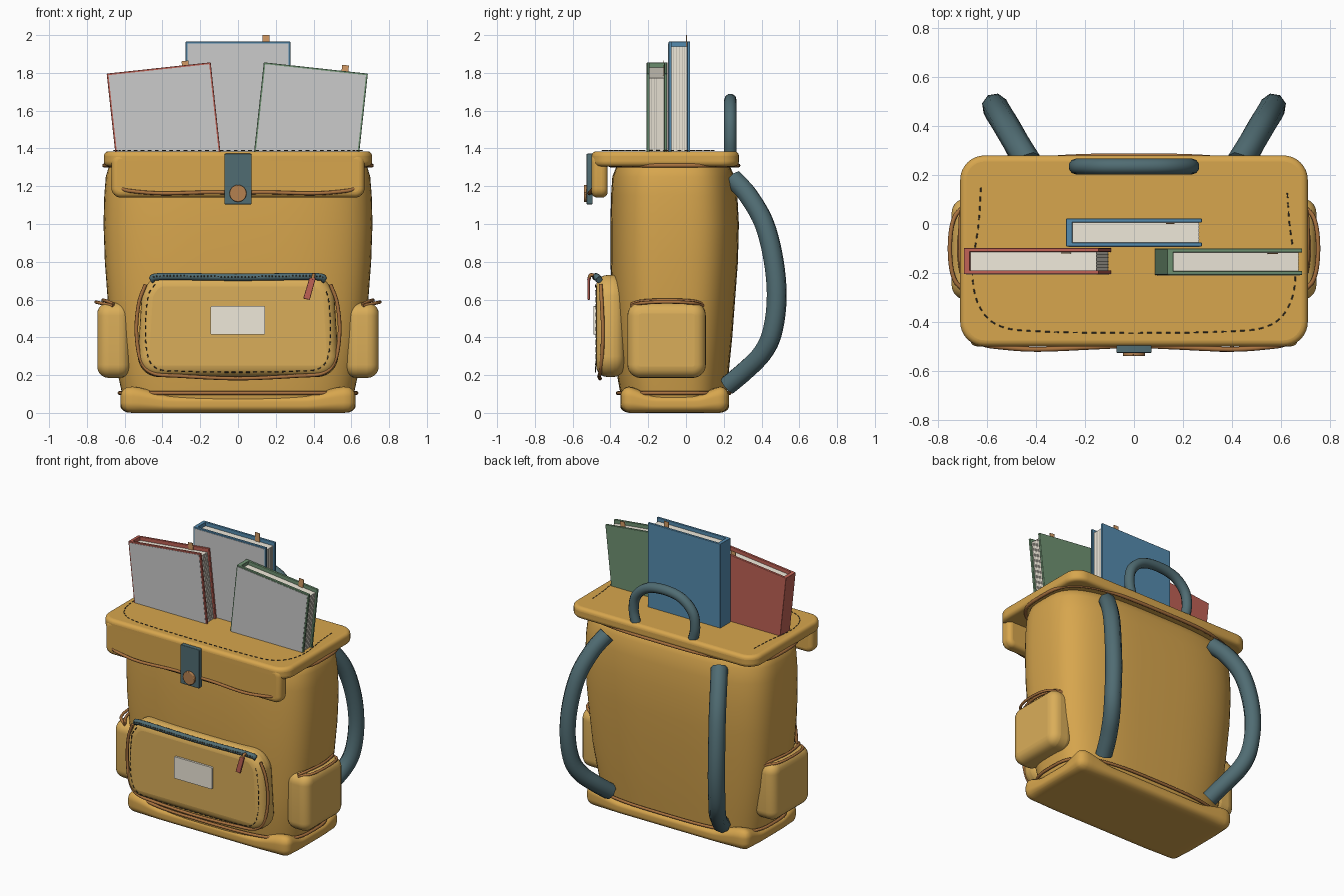
import bpy, bmesh, math
from mathutils import Vector, Matrix

if "Cube" in bpy.data.objects:
    bpy.data.objects.remove(bpy.data.objects["Cube"])


def mat(name, r, g, b):
    m = bpy.data.materials.new(name)
    m.diffuse_color = (r, g, b, 1)
    m.use_nodes = True
    m.node_tree.nodes["Principled BSDF"].inputs["Base Color"].default_value = m.diffuse_color
    return m


TAN = mat("tan_canvas", 0.68, 0.38, 0.075)
TAN2 = mat("light_canvas", 0.70, 0.42, 0.10)
TEAL = mat("teal_webbing", 0.08, 0.15, 0.17)
PIPE = mat("brown_piping", 0.40, 0.17, 0.05)
STUD = mat("stud_leather", 0.46, 0.22, 0.08)
THREAD = mat("dark_thread", 0.07, 0.06, 0.04)
CREAM = mat("cream_paper", 0.86, 0.81, 0.70)
PAGE_LINE = mat("page_shadow", 0.45, 0.43, 0.38)
RED = mat("red_cover", 0.52, 0.12, 0.09)
GREEN = mat("green_cover", 0.16, 0.29, 0.17)
BLUE = mat("blue_cover", 0.09, 0.26, 0.43)
ORANGE = mat("orange_ribbon", 0.66, 0.33, 0.13)


def finish(name, bm, m, bevel=0, angle=40):
    bmesh.ops.recalc_face_normals(bm, faces=bm.faces)
    me = bpy.data.meshes.new(name)
    bm.to_mesh(me)
    bm.free()
    ob = bpy.data.objects.new(name, me)
    bpy.context.collection.objects.link(ob)
    if m:
        me.materials.append(m)
    if bevel:
        b = ob.modifiers.new("bevel", 'BEVEL')
        b.width, b.segments, b.limit_method = bevel, 5, 'ANGLE'
        b.angle_limit = math.radians(50)
    bpy.context.view_layer.objects.active = ob
    ob.select_set(True)
    bpy.ops.object.shade_smooth_by_angle(angle=math.radians(angle))
    ob.select_set(False)
    return ob


def rrect(u0, u1, v0, v1, r, n=8):
    pts = []
    for i, (cu, cv) in enumerate([(u1 - r, v1 - r), (u0 + r, v1 - r), (u0 + r, v0 + r), (u1 - r, v0 + r)]):
        for k in range(n + 1):
            a = math.pi / 2 * (i + k / n)
            pts.append((cu + r * math.cos(a), cv + r * math.sin(a)))
    return pts


def superellipse(hx, y0, y1, z, p=3.3, n=64):
    f = lambda c: math.copysign(abs(c) ** (2 / p), c)
    return [(hx * f(math.cos(a)), (y0 + y1) / 2 + (y1 - y0) / 2 * f(math.sin(a)), z)
            for a in (2 * math.pi * i / n for i in range(n))]


AXES = {'z': lambda u, v, w: (u, v, w), 'y': lambda u, v, w: (u, w, v), 'x': lambda u, v, w: (w, u, v)}


def loft(name, rings, m, bevel=0):
    bm = bmesh.new()
    vs = [[bm.verts.new(p) for p in ring] for ring in rings]
    n = len(vs[0])
    for a, b in zip(vs, vs[1:]):
        for i in range(n):
            bm.faces.new((a[i], a[(i + 1) % n], b[(i + 1) % n], b[i]))
    bm.faces.new(vs[0])
    bm.faces.new(vs[-1])
    return finish(name, bm, m, bevel)


def slab(name, outline, w0, w1, m, bevel=0, axis='z'):
    return loft(name, [[AXES[axis](u, v, w) for u, v in outline] for w in (w0, w1)], m, bevel)


def box(name, x0, x1, y0, y1, z0, z1, m, bevel=0):
    return slab(name, [(x0, y0), (x1, y0), (x1, y1), (x0, y1)], z0, z1, m, bevel)


def smooth(pts, n=8):
    # Catmull-Rom samples through an open list of points
    p = [Vector(q) for q in pts]
    p = [2 * p[0] - p[1]] + p + [2 * p[-1] - p[-2]]
    out = []
    for a, b, c, d in zip(p, p[1:], p[2:], p[3:]):
        for k in range(n):
            t = k / n
            out.append(0.5 * (2 * b + (c - a) * t + (2 * a - 5 * b + 4 * c - d) * t * t
                              + (3 * b - a - 3 * c + d) * t ** 3))
    return out + [p[-2]]


def tube(name, paths, radius, m, closed=False, sides=2):
    cu = bpy.data.curves.new(name, 'CURVE')
    cu.dimensions, cu.bevel_depth, cu.bevel_resolution, cu.use_fill_caps = '3D', radius, sides, True
    for path in paths:
        s = cu.splines.new('POLY')
        s.points.add(len(path) - 1)
        for pt, q in zip(s.points, path):
            pt.co = (*q, 1)
        s.use_cyclic_u, s.use_smooth = closed, True
    cu.materials.append(m)
    ob = bpy.data.objects.new(name, cu)
    bpy.context.collection.objects.link(ob)
    return ob


def stitches(name, path, dash=0.02, gap=0.018, r=0.0028):
    # cut a fine path into evenly spaced dashes
    path = [Vector(p) for p in path]
    lens = [0]
    for a, b in zip(path, path[1:]):
        lens.append(lens[-1] + (b - a).length)

    def at(d):
        for i in range(len(path) - 1):
            if d <= lens[i + 1]:
                return path[i].lerp(path[i + 1], (d - lens[i]) / max(lens[i + 1] - lens[i], 1e-6))
        return path[-1]
    k = int(lens[-1] / (dash + gap))
    tube(name, [[at(i * (dash + gap)), at(i * (dash + gap) + dash)] for i in range(k)], r, THREAD, sides=0)


def mirror(pts):
    return pts + [(-p[0], *p[1:]) for p in reversed(pts) if p[0] != 0]


# bag body: stacked superellipses
secs = [(0.06, .605, -.34, .21), (0.2, .635, -.365, .225), (0.4, .67, -.38, .245), (0.6, .69, -.392, .26),
        (0.8, .705, -.40, .275), (1.0, .712, -.40, .28), (1.15, .708, -.397, .272), (1.25, .70, -.39, .258),
        (1.3, .685, -.37, .235), (1.33, .65, -.34, .20)]
loft("bag_body", [superellipse(hx, y0, y1, z) for z, hx, y0, y1 in secs], TAN)

# base with raised corner guards
bm = bmesh.new()
bmesh.ops.create_cube(bm, size=2)
bmesh.ops.subdivide_edges(bm, edges=bm.edges[:], cuts=23, use_grid_fill=True)
step = lambda a, b, x: (lambda t: t * t * (3 - 2 * t))(min(max((x - a) / (b - a), 0), 1))
half, r = Vector((.622, .288, .07)), .055
for v in bm.verts:
    p = Vector([math.copysign(abs(c) ** .6, c) * h for c, h in zip(v.co, half)])
    core = Vector([min(max(c, r - h), h - r) for c, h in zip(p, half)])
    p = core + (p - core).normalized() * r
    c = step(.34, .58, abs(p.x)) * step(.1, .26, abs(p.y))
    v.co = (p.x, p.y - .06, (p.z + .07) * (.68 + .34 * c))
finish("base_panel", bm, TAN)
tube("base_piping", [superellipse(.628, -.362, .232, .105)], .01, PIPE, True)

# lid, front flap and their trim
slab("lid", rrect(-.71, .71, -.50, .28, .1), 1.305, 1.385, TAN, .025)
slab("lid_flap", rrect(-.67, .67, 1.14, 1.375, .05), -.50, -.415, TAN, .03, 'y')
tube("body_top_piping", [superellipse(.708, -.40, .277, 1.31)], .011, PIPE, True)
tube("flap_piping", [smooth(mirror([(-.62, -.49, 1.19), (-.57, -.50, 1.175), (-.4, -.512, 1.162),
                                    (-.15, -.502, 1.168), (0, -.496, 1.165)]))], .01, PIPE)
stitches("lid_stitching", smooth(mirror([(-.625, .15, 1.388), (-.635, 0, 1.388), (-.66, -.2, 1.388),
                                         (-.63, -.34, 1.388), (-.54, -.42, 1.388), (-.35, -.44, 1.388),
                                         (0, -.445, 1.388)])))

# clasp strap and stud
slab("clasp_strap", rrect(-.072, .072, 1.104, 1.372, .006, 3), -.526, -.495, TEAL, .004, 'y')
slab("clasp_stud", rrect(-.045, .045, 1.117, 1.207, .045), -.54, -.52, STUD, .006, 'y')

# front pocket with piping, stitching, zip and label
pocket = [(u * (1 - .07 * step(.5, .73, v)), v) for u, v in rrect(-.53, .53, .19, .73, .11)]
slab("front_pocket", pocket, -.476, -.325, TAN2, .06, 'y')
tube("pocket_piping", [smooth(mirror([(-.49, -.452, .68), (-.525, -.446, .58), (-.538, -.44, .43), (-.515, -.446, .28),
                                      (-.45, -.455, .21), (-.3, -.46, .195), (0, -.455, .182)]))], .010, PIPE)
stitches("pocket_stitching", smooth(mirror([(-.44, -.479, .68), (-.475, -.477, .62), (-.49, -.476, .47),
                                            (-.48, -.476, .31), (-.43, -.479, .235), (-.3, -.479, .22),
                                            (0, -.479, .215)])))
zip_path = smooth(mirror([(-.46, -.46, .705), (-.40, -.475, .722), (0, -.478, .718)]))
tube("zip_tape", [zip_path], .019, TEAL)
stitches("zip_teeth", [p + Vector((0, -.018, .003)) for p in zip_path], .008, .01, .004)
slab("zip_pull", [(.345, .605), (.38, .598), (.412, .715), (.378, .715)], -.522, -.508, RED, .004, 'y')
tube("zip_pull_loop", [smooth([(.40, -.48, .725), (.40, -.505, .73), (.395, -.515, .705)])], .009, PIPE)
slab("blank_label", rrect(-.145, .143, .415, .565, .006, 3), -.49, -.46, CREAM, 0, 'y')

for s, side in ((1, "right"), (-1, "left")):
    # side pockets
    slab(side + "_side_pocket", rrect(-.31, .105, .185, .585, .07), s * .57, s * .745, TAN2, .06, 'x')
    for k, (x, z) in enumerate(((.752, .587), (.715, .597))):
        arc = [(s * .66, -.29, z - .02), (s * (x - .02), -.23, z - .005), (s * x, -.1, z),
               (s * (x - .02), .03, z - .005), (s * .66, .09, z - .02)]
        tube(f"{side}_pocket_piping_{k + 1}", [smooth(arc)], .009, PIPE)
    # shoulder straps
    path = [(.43, .25, 1.24), (.48, .33, 1.15), (.53, .415, 1.0), (.56, .465, .8), (.568, .48, .6), (.555, .455, .42),
            (.52, .40, .31), (.47, .31, .22), (.43, .22, .145)]
    tube(side + "_shoulder_strap", [smooth([(s * x, y, z) for x, y, z in path], 5)], .054, TEAL, sides=2)

# carry handle
tube("carry_handle", [smooth(mirror([(-.215, .235, 1.36), (-.235, .235, 1.46), (-.215, .235, 1.56),
                                     (-.13, .235, 1.635), (0, .235, 1.657)]))], .033, TEAL, sides=3)


# books: spine on the left, local top edge at z = 0
def book(name, m, x, top, y0, y1, tilt, ribbon_x, ribbon_h):
    w, h, t = .277, .65, .016
    parts = [box(name + "_front_cover", -w, w, y0, y0 + t, -h, 0, m, .003),
             box(name + "_back_cover", -w, w, y1 - t, y1, -h, 0, m, .003),
             box(name + "_spine", -w, -w + .025, y0, y1, -h, 0, m, .003),
             box(name + "_pages", -w + .02, w - .012, y0 + t, y1 - t, -h + .02, -.025, CREAM),
             box(name + "_cover_sheet", -w + .009, w - .009, y0 - .002, y0 + .002, -h, -.009, None),
             box(name + "_ribbon", ribbon_x - .018, ribbon_x + .018, y1 - t - .006, y1 - t - .002, -.1, ribbon_h,
                 ORANGE)]
    for i in range(5):
        y = y0 + t + (y1 - y0 - 2 * t) * (i + .8) / 5.6
        parts.append(box(f"{name}_page_line_{i + 1}", w - .02, w - .010, y - .001, y + .001, -h + .02, -.026,
                         PAGE_LINE))
    for p in parts:
        p.matrix_world = Matrix.Translation((x, 0, top)) @ Matrix.Rotation(math.radians(tilt), 4, 'Y')


book("red_book", RED, -.42, 1.826, -.205, -.098, -6.2, .142, .022)
book("blue_book", BLUE, 0, 1.965, -.092, .022, 0, .148, .035)
book("green_book", GREEN, .412, 1.826, -.208, -.10, 6.2, .155, .032)
